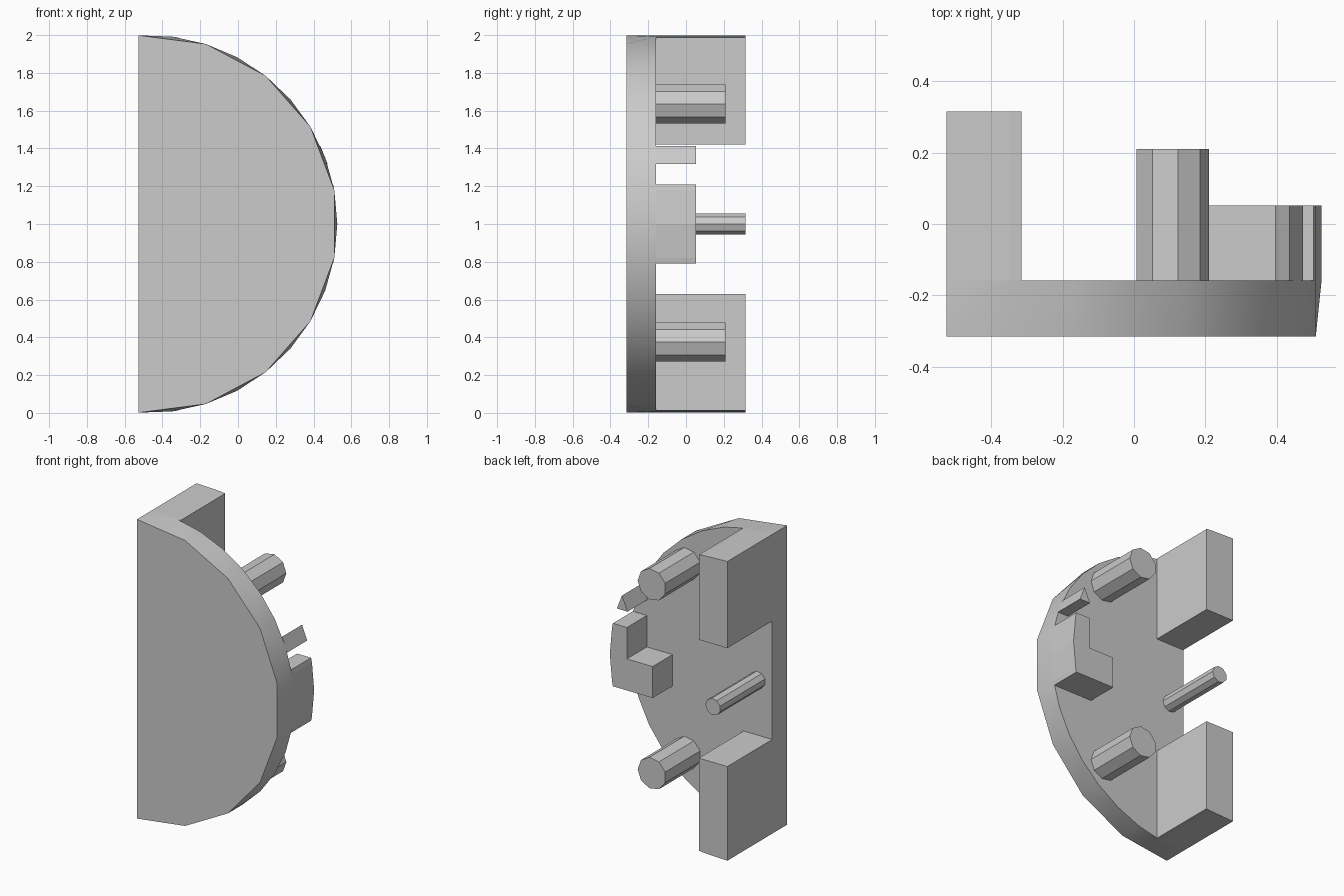
import bpy
import bmesh
from math import cos, sin, pi, radians, acos, sqrt

cube = bpy.data.objects.get("Cube")
if cube:
    bpy.data.objects.remove(cube, do_unlink=True)

CX = -0.474                     # centre of the disc the plate is cut from
FLAT = -0.526                   # straight side
Y_FRONT, Y_PLATE, Y_BRACKET, Y_POST, Y_BACK = -0.315, -0.158, 0.052, 0.21, 0.315

grey = bpy.data.materials.new("plain_grey")
grey.use_nodes = True
colour = (0.6, 0.6, 0.6, 1)
grey.diffuse_color = colour
grey.node_tree.nodes["Principled BSDF"].inputs["Base Color"].default_value = colour


def finish(name, bm):
    bmesh.ops.recalc_face_normals(bm, faces=bm.faces)
    mesh = bpy.data.meshes.new(name)
    bm.to_mesh(mesh)
    bm.free()
    mesh.materials.append(grey)
    obj = bpy.data.objects.new(name, mesh)
    bpy.context.collection.objects.link(obj)
    return obj


def prism(name, outline, y0, y1):
    """Extrude an (x, z) outline from y0 to y1."""
    bm = bmesh.new()
    face = bm.faces.new([bm.verts.new((x, y0, z)) for x, z in outline])
    out = bmesh.ops.extrude_face_region(bm, geom=[face])
    moved = [v for v in out["geom"] if isinstance(v, bmesh.types.BMVert)]
    bmesh.ops.translate(bm, verts=moved, vec=(0, y1 - y0, 0))
    return finish(name, bm)


def round_outline(x, z, r, sides=9):
    return [(x + r * cos(2 * pi * i / sides), z + r * sin(2 * pi * i / sides))
            for i in range(sides)]


def on_disc(a):
    return CX + cos(a), 1 + sin(a)


def rim_x(z):
    return CX + sqrt(1 - (z - 1) ** 2)


# Half-disc plate: coarse front outline lofted to a finer back outline
end = acos(FLAT - CX)
step = end / 9
bm = bmesh.new()
front, back = [], []
for i in range(-9, 10):
    x, z = on_disc(i * step)
    back.append(bm.verts.new((x, Y_PLATE, z)))
    if i % 2:
        front.append(bm.verts.new((x, Y_FRONT, z)))
bm.faces.new(front)
bm.faces.new(back)
bm.faces.new((front[0], front[-1], back[-1], back[0]))
for k in range(9):
    f0, f1 = front[k:k + 2]
    b0, b1, b2 = back[2 * k:2 * k + 3]
    for tri in ((f0, b0, b1), (f0, b1, f1), (f1, b1, b2)):
        bm.faces.new(tri)
plate = finish("half_disc_plate", bm)
bpy.context.view_layer.objects.active = plate
plate.select_set(True)
bpy.ops.object.shade_smooth_by_angle(angle=radians(30))
plate.select_set(False)

# End blocks along the straight side, following the rim at their ends
inner = -0.315
rise = sqrt(1 - (inner - CX) ** 2)
top = [(FLAT, 1.42), (inner, 1.42), (inner, 1 + rise), on_disc(8 * step), on_disc(end)]
low = [(FLAT, 0.63), (inner, 0.63), (inner, 1 - rise), on_disc(-8 * step), on_disc(-end)]
prism("upper_block", top, Y_PLATE, Y_BACK)
prism("lower_block", low, Y_PLATE, Y_BACK)

# Posts and pin
prism("upper_post", round_outline(0.105, 1.635, 0.105), Y_PLATE, Y_POST)
prism("lower_post", round_outline(0.105, 0.375, 0.105), Y_PLATE, Y_POST)
prism("thin_pin", round_outline(-0.42, 1.0, 0.056), Y_PLATE, Y_BACK)

# L-shaped bracket with an outer side that follows the rim
bracket = [(0.21, 0.79), (rim_x(0.79), 0.79), on_disc(-step), on_disc(0), on_disc(step),
           (rim_x(1.21), 1.21), (0.4, 1.21), (0.4, 1.0), (0.21, 1.0)]
prism("corner_bracket", bracket, Y_PLATE, Y_BRACKET)

# Small wedge above the bracket
prism("rim_wedge", [(0.395, 1.317), (rim_x(1.317), 1.317), (rim_x(1.413), 1.413)],
      Y_PLATE, Y_BRACKET)
